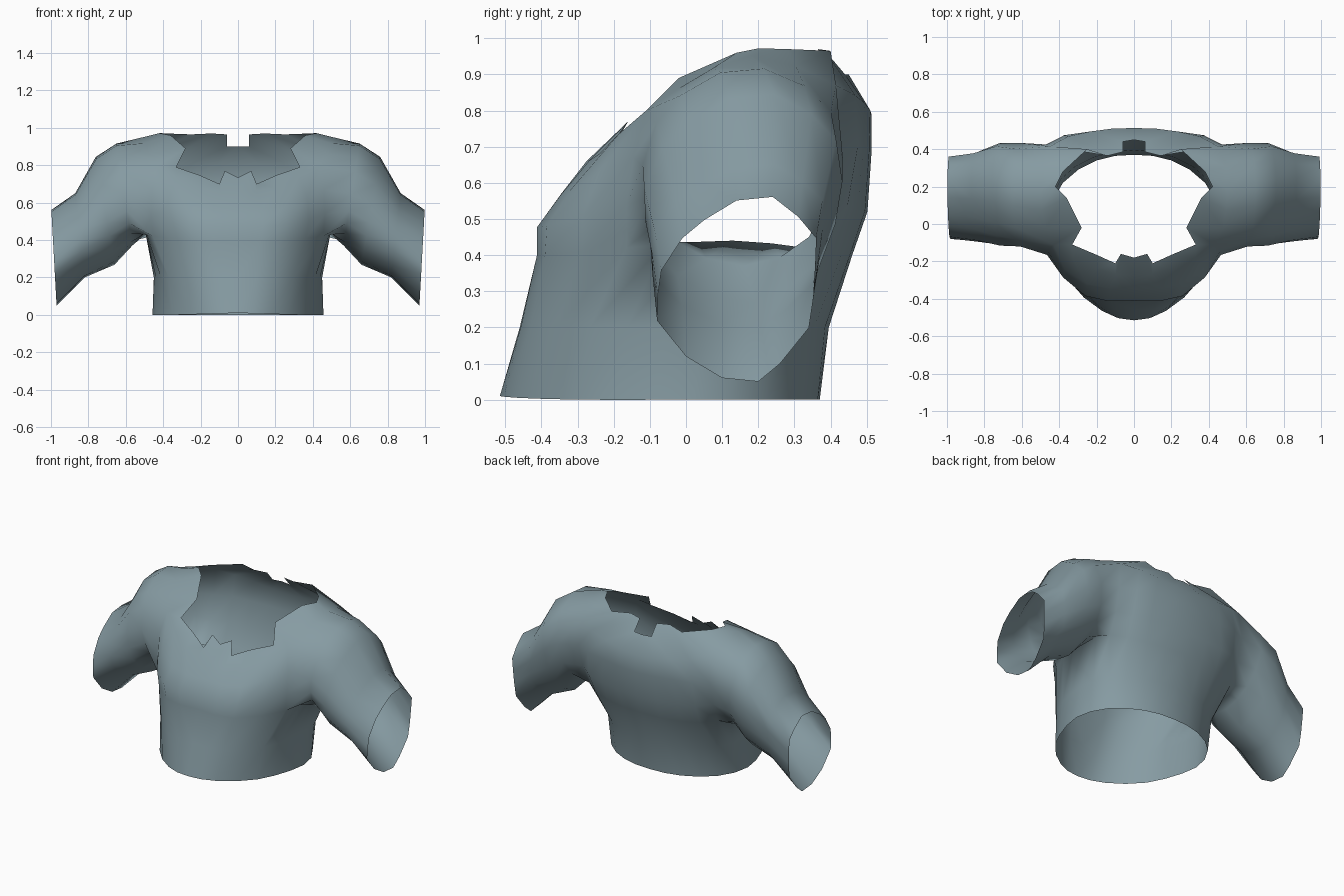
import bpy, bmesh, math
from mathutils import Vector as V

if "Cube" in bpy.data.objects:
    bpy.data.objects.remove(bpy.data.objects["Cube"])

# Columns run from centre front (0) round the side to centre back (13)
KEY_COLS = [0, 2, 4, 7, 9, 11, 13]
LAST = 13

hem = [(0, -.515, .01), (.17, -.465, .005), (.35, -.30, 0), (.457, .02, 0),
       (.38, .22, 0), (.20, .34, 0), (0, .37, 0)]
waist = [(0, -.46, .2), (.2, -.43, .2), (.37, -.265, .2), (.45, .05, .2),
         (.39, .24, .2), (.22, .355, .2), (0, .395, .2)]
armpit = [(0, -.405, .4), (.24, -.39, .4), (.455, -.165, .42), (.495, .13, .44),
          (.46, .33, .42), (.26, .43, .4), (0, .46, .4)]
chest = [(0, -.41, .48), (.26, -.385, .48), (.465, -.165, .54), (.51, .13, .6),
         (.465, .39, .55), (.27, .475, .53), (0, .502, .52)]
upper_chest = [(0, -.345, .57), (.25, -.32, .58), (.46, -.145, .67), (.51, .13, .7),
               (.47, .425, .7), (.25, .49, .69), (0, .513, .68)]
shoulder = [(0, -.275, .66), (.2, -.24, .68), (.43, -.11, .80), (.5, .18, .952),
            (.45, .415, .87), (.23, .495, .82), (0, .513, .79)]
# Ragged neckline, one point per column
neckline = [(0, -.18, .735), (.07, -.16, .77), (.1, -.21, .70), (.2, -.165, .745),
            (.33, -.11, .79), (.28, -.02, .89), (.36, .14, .96), (.42, .2, .972),
            (.38, .28, .97), (.25, .40, .965), (.14, .365, .97), (.06, .385, .965),
            (.06, .44, .9), (0, .45, .9)]


def smooth_row(keys):
    """Hermite curve through the key points, one point per column."""
    pts = [V(k) for k in keys]
    flip = lambda p: V((-p.x, p.y, p.z))
    p = [flip(pts[1])] + pts + [flip(pts[-2])]
    c = [-2] + KEY_COLS + [15]
    tan = [(p[i + 1] - p[i - 1]) / (c[i + 1] - c[i - 1]) for i in range(1, len(p) - 1)]
    row = []
    for col in range(LAST + 1):
        i = max(k for k in range(len(pts) - 1) if KEY_COLS[k] <= col)
        w = KEY_COLS[i + 1] - KEY_COLS[i]
        t = (col - KEY_COLS[i]) / w
        row.append(pts[i] * (2*t**3 - 3*t**2 + 1) + tan[i] * w * (t**3 - 2*t**2 + t)
                   + pts[i + 1] * (3*t**2 - 2*t**3) + tan[i + 1] * w * (t**3 - t**2))
    return row


rows = [smooth_row(k) for k in (hem, waist, armpit, chest, upper_chest, shoulder)]
rows.append([V(p) for p in neckline])

bm = bmesh.new()
HOLE_C, HOLE_R = (4, 9), (2, 5)      # armhole extent in columns and rows


def in_hole(r, c):
    return HOLE_R[0] < r < HOLE_R[1] and HOLE_C[0] < c < HOLE_C[1]


# Body wall with an open armhole
grid = {(r, c): bm.verts.new(p) for r, row in enumerate(rows)
        for c, p in enumerate(row) if not in_hole(r, c)}
for r in range(len(rows) - 1):
    for c in range(LAST):
        if HOLE_R[0] <= r < HOLE_R[1] and HOLE_C[0] <= c < HOLE_C[1]:
            continue
        bm.faces.new([grid[r, c], grid[r, c + 1], grid[r + 1, c + 1], grid[r + 1, c]])

# Sleeve grown from the armhole edge
edge = ([(r, 4) for r in range(2, 5)] + [(5, c) for c in range(4, 9)]
        + [(r, 9) for r in range(5, 2, -1)] + [(2, c) for c in range(9, 4, -1)])
ring = [grid[k] for k in edge]
angles = [math.atan2((v.co.z - .69) / .28, (v.co.y - .15) / .28) for v in ring]

# Cuff outline (y, z) in the same order as the armhole edge
cuff = [(-.08, .22), (-.078, .29), (-.068, .36), (-.01, .45), (.05, .5), (.14, .555),
        (.24, .565), (.31, .51), (.36, .45), (.357, .37), (.352, .29), (.34, .2),
        (.26, .1), (.2, .05), (.1, .06), (0, .12)]

# Each sleeve ring: top (x, z), bottom (x, z), centre y, half depth, cuff share
sleeve_rings = [((.65, .917), (.565, .37), .155, .28, .3),
                ((.76, .845), (.66, .268), .155, .28, .6),
                ((.87, .65), (.82, .20), .142, .24, .9),
                ((.998, .56), (.97, .05), .14, .22, 1)]
for top, bottom, y, depth, share in sleeve_rings:
    hi, lo = V((top[0], y, top[1])), V((bottom[0], y, bottom[1]))
    nxt = []
    for a, (cy, cz) in zip(angles, cuff):
        u = math.cos(a) * (1 - share) + (cy - .14) / .22 * share
        v = math.sin(a) * (1 - share) + (cz - .307) / .257 * share
        nxt.append(bm.verts.new((hi + lo) / 2 + (hi - lo) / 2 * v + V((0, depth * u, 0))))
    for i in range(len(ring)):
        j = (i + 1) % len(ring)
        bm.faces.new([ring[i], nxt[i], nxt[j], ring[j]])
    ring = nxt

for f in bm.faces:
    f.smooth = True
mesh = bpy.data.meshes.new("shirt")
bm.to_mesh(mesh)
bm.free()

# Cloth colour and left-right symmetry
cloth = bpy.data.materials.new("grey blue cloth")
cloth.diffuse_color = (.24, .33, .365, 1)
cloth.use_nodes = True
cloth.node_tree.nodes["Principled BSDF"].inputs["Base Color"].default_value = cloth.diffuse_color
mesh.materials.append(cloth)
shirt = bpy.data.objects.new("shirt", mesh)
bpy.context.collection.objects.link(shirt)
mirror = shirt.modifiers.new("left half", 'MIRROR')
mirror.use_axis[0] = True
mirror.use_clip = True
mirror.merge_threshold = .001
